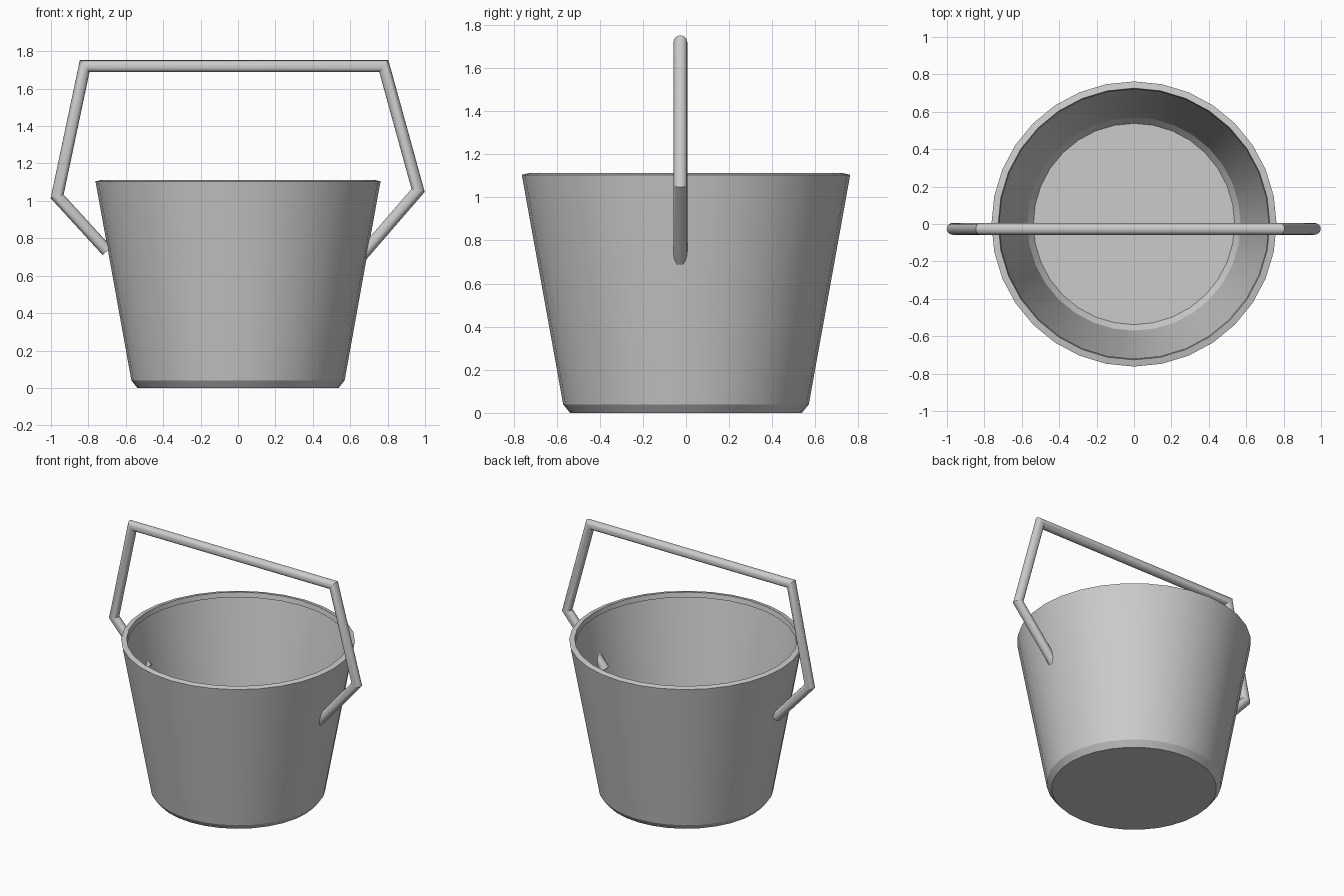
import bpy, bmesh, math
from mathutils import Vector

if "Cube" in bpy.data.objects:
    bpy.data.objects.remove(bpy.data.objects["Cube"])


def finish(bm, name):
    bmesh.ops.recalc_face_normals(bm, faces=bm.faces)
    mesh = bpy.data.meshes.new(name)
    bm.to_mesh(mesh)
    bm.free()
    ob = bpy.data.objects.new(name, mesh)
    bpy.context.collection.objects.link(ob)
    bpy.ops.object.select_all(action='DESELECT')
    ob.select_set(True)
    bpy.context.view_layer.objects.active = ob
    bpy.ops.object.shade_smooth_by_angle(angle=math.radians(25))
    return ob


def skin(bm, rings):
    # join consecutive closed rings of vertices with quads
    for a, b in zip(rings, rings[1:]):
        n = len(a)
        for i in range(n):
            j = (i + 1) % n
            bm.faces.new((a[i], a[j], b[j], b[i]))


def lathe(bm, profile, sides):
    rings = [[bm.verts.new((r * math.cos(2 * math.pi * i / sides),
                            r * math.sin(2 * math.pi * i / sides), z))
              for i in range(sides)] for r, z in profile]
    skin(bm, rings)
    return rings


def mitred_tube(name, path, radius, sides):
    # round bar swept along a planar path (xz plane) with mitred corners
    bm = bmesh.new()
    pts = [Vector(p) for p in path]
    rings = []
    for k, p in enumerate(pts):
        d_in = (p - pts[max(k - 1, 0)]).normalized()
        d_out = (pts[min(k + 1, len(pts) - 1)] - p).normalized()
        tangent = (d_in + d_out).normalized()
        side = Vector((tangent.z, 0, -tangent.x))
        ref = d_in if d_in.length > 0 else d_out
        stretch = 1 / tangent.dot(ref)
        rings.append([bm.verts.new(
            p + side * radius * stretch * math.cos(2 * math.pi * i / sides)
            + Vector((0, radius * math.sin(2 * math.pi * i / sides), 0)))
            for i in range(sides)])
    skin(bm, rings)
    bm.faces.new(rings[0])
    bm.faces.new(rings[-1])
    return finish(bm, name)


# bucket: thin tapered wall, chamfered foot, thicker rim band
bm = bmesh.new()
rings = lathe(bm, [(0.538, 0), (0.57, 0.04), (0.762, 1.105),
                   (0.726, 1.113), (0.72, 1.078), (0.756, 1.072)], 32)
bm.faces.new(rings[0])
finish(bm, "bucket")

# carrying handle: bent bar with both ends pushed into the wall
y = -0.026
handle = [(-0.70, 0.732), (-0.967, 1.024), (-0.82, 1.72),
          (0.78, 1.72), (0.963, 1.056), (0.662, 0.708)]
mitred_tube("handle", [(x, y, z) for x, z in handle], 0.032, 16)
